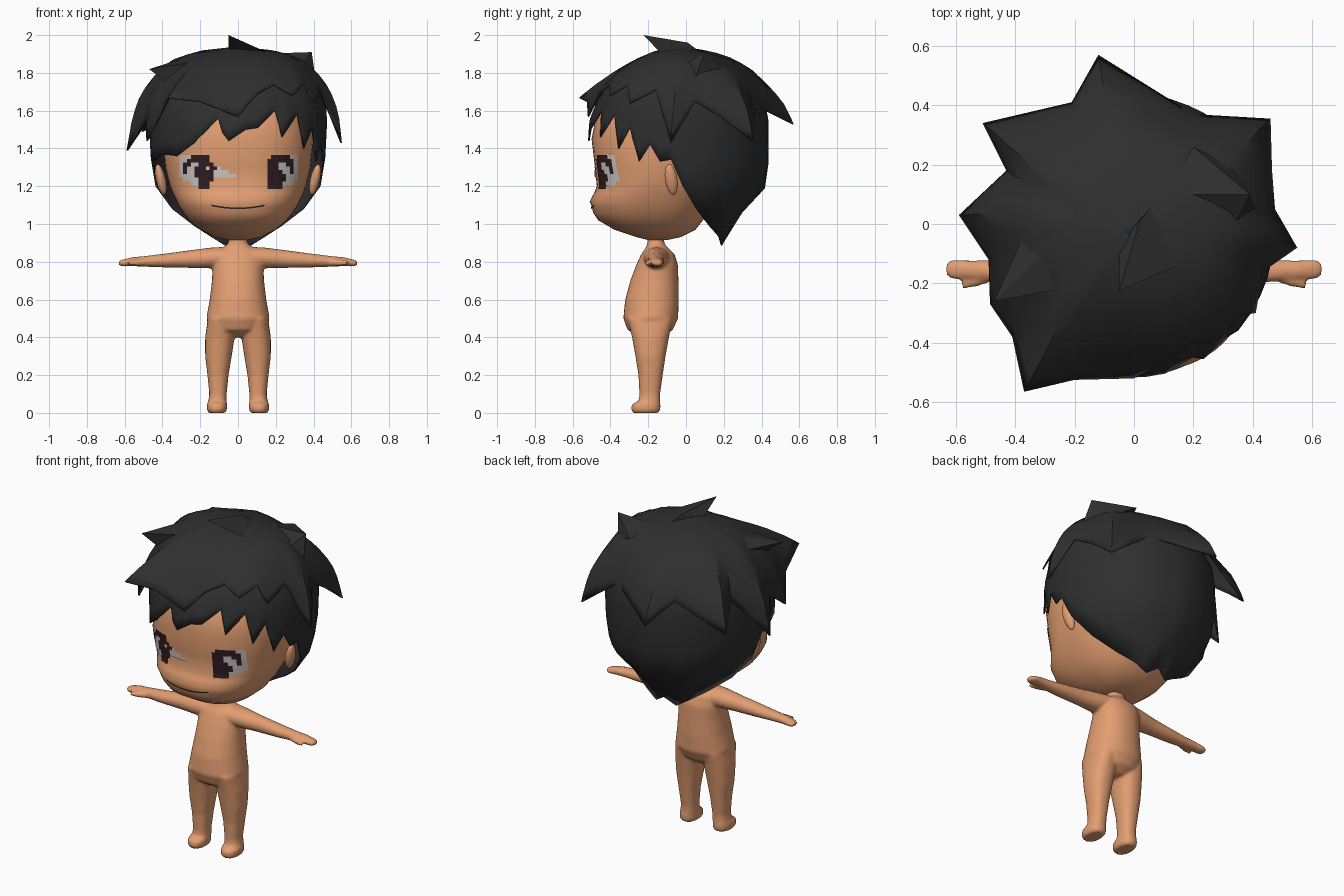
import bpy, bmesh, math
from mathutils import Vector

cube = bpy.data.objects.get("Cube")
if cube:
    bpy.data.objects.remove(cube)


def material(name, rgb):
    m = bpy.data.materials.new(name)
    m.use_nodes = True
    m.diffuse_color = (*rgb, 1)
    bsdf = next(n for n in m.node_tree.nodes if n.type == 'BSDF_PRINCIPLED')
    bsdf.inputs["Base Color"].default_value = (*rgb, 1)
    bsdf.inputs["Roughness"].default_value = 0.8
    return m


SKIN = material("skin", (.76, .34, .165))
HAIR = material("hair black", (.028, .028, .028))
WHITE = material("eye white", (.64, .59, .57))
DARK = material("iris brown", (.03, .012, .016))
LIP = material("mouth line", (.02, .018, .02))


def build(name, verts, faces, mats, angle=50, fix=True, index=None):
    mesh = bpy.data.meshes.new(name)
    mesh.from_pydata([tuple(v) for v in verts], [], faces)
    if fix:
        bm = bmesh.new()
        bm.from_mesh(mesh)
        bmesh.ops.recalc_face_normals(bm, faces=bm.faces)
        bm.to_mesh(mesh)
        bm.free()
    for m in mats:
        mesh.materials.append(m)
    for i, k in enumerate(index or []):
        mesh.polygons[i].material_index = k
    ob = bpy.data.objects.new(name, mesh)
    bpy.context.collection.objects.link(ob)
    bpy.ops.object.select_all(action='DESELECT')
    ob.select_set(True)
    bpy.context.view_layer.objects.active = ob
    bpy.ops.object.shade_smooth_by_angle(angle=math.radians(angle))
    return ob


def loft(name, rings, place, power=2.2, sides=32):
    """Rings are (position, a min, a max, b min, b max); place orders the axes."""
    verts, faces = [], []
    bend = lambda v: math.copysign(abs(v) ** (2 / power), v)
    for s, a0, a1, b0, b1 in rings:
        for k in range(sides):
            t = 2 * math.pi * k / sides
            a = (a0 + a1) / 2 + (a1 - a0) / 2 * bend(math.sin(t))
            b = (b0 + b1) / 2 - (b1 - b0) / 2 * bend(math.cos(t))
            verts.append(place(s, a, b))
    for r in range(len(rings) - 1):
        for k in range(sides):
            n = (k + 1) % sides
            faces.append((r * sides + k, r * sides + n,
                          (r + 1) * sides + n, (r + 1) * sides + k))
    last = (len(rings) - 1) * sides
    faces += [list(range(sides)), list(range(last, last + sides))]
    return build(name, verts, faces, [SKIN], 89)


def sample(profile, z):
    """Front y, back y and half width of a profile at height z."""
    z = min(max(z, profile[0][0]), profile[-1][0])
    for lo, hi in zip(profile, profile[1:]):
        if z <= hi[0]:
            f = (z - lo[0]) / (hi[0] - lo[0])
            return [p + (q - p) * f for p, q in zip(lo[1:], hi[1:])]


def upright(profile):
    return [(z, -w, w, f, b) for z, f, b, w in profile]


# Head and torso: height, front y, back y, half width
HEAD = [(.915, -.2, -.1, .05), (.93, -.26, -.03, .12), (.97, -.38, .05, .2),
        (1.02, -.465, .09, .26), (1.06, -.492, .12, .29), (1.09, -.498, .14, .31),
        (1.12, -.51, .16, .325), (1.16, -.488, .175, .345), (1.2, -.472, .19, .36),
        (1.3, -.482, .25, .385), (1.45, -.5, .28, .4), (1.6, -.47, .27, .37),
        (1.72, -.36, .2, .27), (1.78, -.2, .05, .1)]
TORSO = [(.4, -.25, -.12, .05), (.44, -.31, -.07, .14), (.5, -.332, -.042, .168),
         (.6, -.322, -.038, .15), (.7, -.295, -.04, .138), (.78, -.265, -.042, .135),
         (.84, -.238, -.06, .125), (.875, -.212, -.095, .08), (.895, -.205, -.115, .052),
         (.96, -.205, -.115, .05)]
FACE = 2.4
loft("head", upright(HEAD), lambda s, a, b: (a, b, s), FACE, 64)
parts = [loft("body", upright(TORSO), lambda s, a, b: (a, b, s))]

# Limbs, ears
LEG = [(0, .068, .155, -.28, -.145), (.015, .058, .165, -.29, -.135),
       (.045, .058, .165, -.288, -.135), (.065, .06, .157, -.25, -.138),
       (.1, .06, .152, -.247, -.137), (.2, .05, .162, -.252, -.123),
       (.3, .033, .174, -.268, -.108), (.4, .018, .174, -.286, -.09),
       (.5, .03, .16, -.31, -.07)]
ARM = [(.06, -.23, -.08, .77, .88), (.15, -.222, -.093, .765, .875),
       (.25, -.208, -.108, .767, .862), (.4, -.202, -.116, .77, .842),
       (.5, -.192, -.122, .774, .83), (.56, -.187, -.122, .776, .825),
       (.61, -.187, -.118, .775, .812), (.632, -.175, -.13, .782, .804)]
THUMB = [(.47, -.19, -.15, .778, .815), (.53, -.212, -.175, .778, .812),
         (.58, -.22, -.195, .782, .805)]
for side, s in (("left", 1), ("right", -1)):
    along_x = lambda p, a, b: (s * p, a, b)
    parts.append(loft(side + "_leg", LEG, lambda p, a, b: (s * a, b, p), 2.3, 24))
    parts.append(loft(side + "_arm", ARM, along_x, 2, 20))
    parts.append(loft(side + "_thumb", THUMB, along_x, 2, 10))
    bpy.ops.mesh.primitive_uv_sphere_add(segments=16, ring_count=10, radius=1,
                                         location=(s * .408, -.078, 1.235),
                                         rotation=(.15, s * .22, 0))
    ear = bpy.context.object
    ear.name = side + "_ear"
    ear.scale = (.026, .033, .084)
    ear.data.materials.append(SKIN)
    bpy.ops.object.shade_smooth()

# Fuse torso and limbs into one soft body
bpy.ops.object.select_all(action='DESELECT')
for p in parts:
    p.select_set(True)
bpy.context.view_layer.objects.active = parts[0]
bpy.ops.object.join()
fuse = parts[0].modifiers.new("fuse", 'REMESH')
fuse.mode = 'VOXEL'
fuse.voxel_size = .009
fuse.use_smooth_shade = True
soften = parts[0].modifiers.new("soften", 'SMOOTH')
soften.factor = .5
soften.iterations = 5


# Face details laid on the head surface
def on_face(x, z):
    front, back, w = sample(HEAD, z)
    depth = max(0, 1 - abs(x / w) ** FACE) ** (1 / FACE)
    return x, (front + back) / 2 - (back - front) / 2 * depth - .006, z


def decal(name, quads, mats, index):
    verts = [on_face(x, z) for q in quads for x, z in q]
    faces = [range(4 * i, 4 * i + 4) for i in range(len(quads))]
    build(name, verts, [list(f) for f in faces], mats, fix=False, index=index)


def eye(name, left, top, rows, cell=.02):
    quads, index = [], []
    for r, row in enumerate(rows):
        for c, ch in enumerate(row):
            if ch in "WD":
                x, z = left + c * cell, top - r * cell
                quads.append([(x, z - cell), (x + cell, z - cell), (x + cell, z), (x, z)])
                index.append("WD".index(ch))
    decal(name, quads, [WHITE, DARK], index)


eye("left_eye", .155, 1.365, [".DDDDDWW", "DDDDDDDW", "DDDWWDDW", "DDDWWWDW", "DDDDWWDW",
                              "DDDDDWWW", "DDDDDWWW", "DDDDWWW.", "DDDD...."])
eye("right_eye", -.31, 1.365, ["WWWDDDDD", "WWDDDDDD", "WDDWWDDDD", "WDWWDDDWDDW",
                               "WDWWDDDDDWWWW", "WWWWDDDDDWWWWWW", ".WWWWDDDD",
                               "...WWDDD", ".....DDD"])
curve = [(i * .02, 1.083 + .8 * (i * .02) ** 2) for i in range(-7, 8)]
decal("mouth", [[(x, z - .004), (u, v - .004), (u, v + .004), (x, z + .004)]
                for (x, z), (u, v) in zip(curve, curve[1:])], [LIP], [0] * 14)

# Hair: layered shells running from the crown to a jagged edge
CROWN = [(.88, -.3, .19, .25), (1, -.4, .23, .3), (1.1, -.5, .33, .38),
         (1.2, -.52, .42, .43), (1.35, -.52, .43, .455), (1.55, -.505, .43, .465),
         (1.65, -.465, .41, .455), (1.73, -.41, .36, .425), (1.81, -.33, .3, .375),
         (1.87, -.245, .22, .31), (1.91, -.15, .11, .19), (1.93, -.04, -.03, .01)]


def hair_point(angle, z, grow=0):
    front, back, w = sample(CROWN, z)
    return Vector(((w + grow) * math.sin(angle),
                   (front + back) / 2 - ((back - front) / 2 + grow) * math.cos(angle), z))


def hair_shell(name, edge, grow, rows=12):
    pts = []
    for p, q in zip(edge, edge[1:] + edge[:1]):
        pts += [p, (p + q) / 2]
    verts, faces, n = [], [], len(pts)
    for p in pts:
        front, back, w = sample(CROWN, p.z)
        angle = math.atan2(p.x / w, ((front + back) / 2 - p.y) / ((back - front) / 2))
        pull = p - hair_point(angle, p.z, grow)
        for r in range(rows + 1):
            t = r / rows
            z = p.z + (CROWN[-1][0] - p.z) * math.sin(t * math.pi / 2)
            verts.append(hair_point(angle, z, grow * (1 - t ** 4)) + pull * (1 - t) ** 1.7
                         + Vector((0, 0, grow * t / 2)))
    for c in range(n):
        a, b = c * (rows + 1), (c + 1) % n * (rows + 1)
        faces += [(a + r, b + r, b + r + 1, a + r + 1) for r in range(rows)]
    ob = build(name, verts, faces, [HAIR], 40, fix=False)
    solid = ob.modifiers.new("thickness", 'SOLIDIFY')
    solid.thickness = .008
    solid.offset = -1


# Hairline as (degrees from the front, height)
FRINGE = [(-62, 1.37), (-45, 1.36), (-30, 1.43), (-13, 1.56), (-10, 1.48), (-6, 1.44),
          (5, 1.5), (13, 1.51), (25, 1.6), (30, 1.46), (42, 1.58), (49, 1.4), (57, 1.51),
          (65, 1.33), (72, 1.42)]
BEHIND = [(79, 1.33), (86, 1.34), (94, 1.2), (110, 1.08), (130, .99), (150, .93), (165, .885)]
line = FRINGE + BEHIND + [(180, .93)] + [(-a, z) for a, z in reversed(BEHIND)]
hair_shell("lower_hair", [hair_point(math.radians(a), z, .008) for a, z in line], .008)

# Upper hair edge, alternating spikes and notches
CAP = [(-.37, -.565, 1.67), (-.2, -.525, 1.65), (0, -.52, 1.57), (.1, -.465, 1.69),
       (.19, -.405, 1.74), (.29, -.405, 1.68), (.35, -.31, 1.74), (.41, -.3, 1.64),
       (.435, -.16, 1.71), (.55, -.08, 1.43), (.475, .05, 1.65), (.465, .18, 1.57),
       (.46, .355, 1.44), (.2, .37, 1.63), (-.12, .57, 1.53), (-.21, .41, 1.64),
       (-.51, .34, 1.49), (-.43, .18, 1.62), (-.59, .03, 1.39), (-.49, -.12, 1.55),
       (-.485, -.27, 1.44), (-.41, -.38, 1.58)]
hair_shell("upper_hair", [Vector(p) for p in CAP], .018)


# Loose tufts on the crown
def tuft(name, *points):
    bm = bmesh.new()
    for p in points:
        bm.verts.new(p)
    bmesh.ops.convex_hull(bm, input=bm.verts)
    mesh = bpy.data.meshes.new(name)
    bm.to_mesh(mesh)
    bm.free()
    mesh.materials.append(HAIR)
    bpy.context.collection.objects.link(bpy.data.objects.new(name, mesh))


tuft("top_tuft", (-.05, -.225, 2), (-.05, -.06, 1.9), (.24, -.1, 1.87), (.12, .14, 1.86),
     (.02, .01, 1.96))
tuft("left_tuft", (.39, .1, 1.91), (.1, .1, 1.9), (.3, -.08, 1.8), (.42, .02, 1.7),
     (.2, .26, 1.86), (.32, .2, 1.8))
tuft("right_tuft", (-.47, -.26, 1.82), (-.32, .08, 1.83), (-.15, -.2, 1.87),
     (-.35, -.22, 1.73), (-.25, -.05, 1.89))
